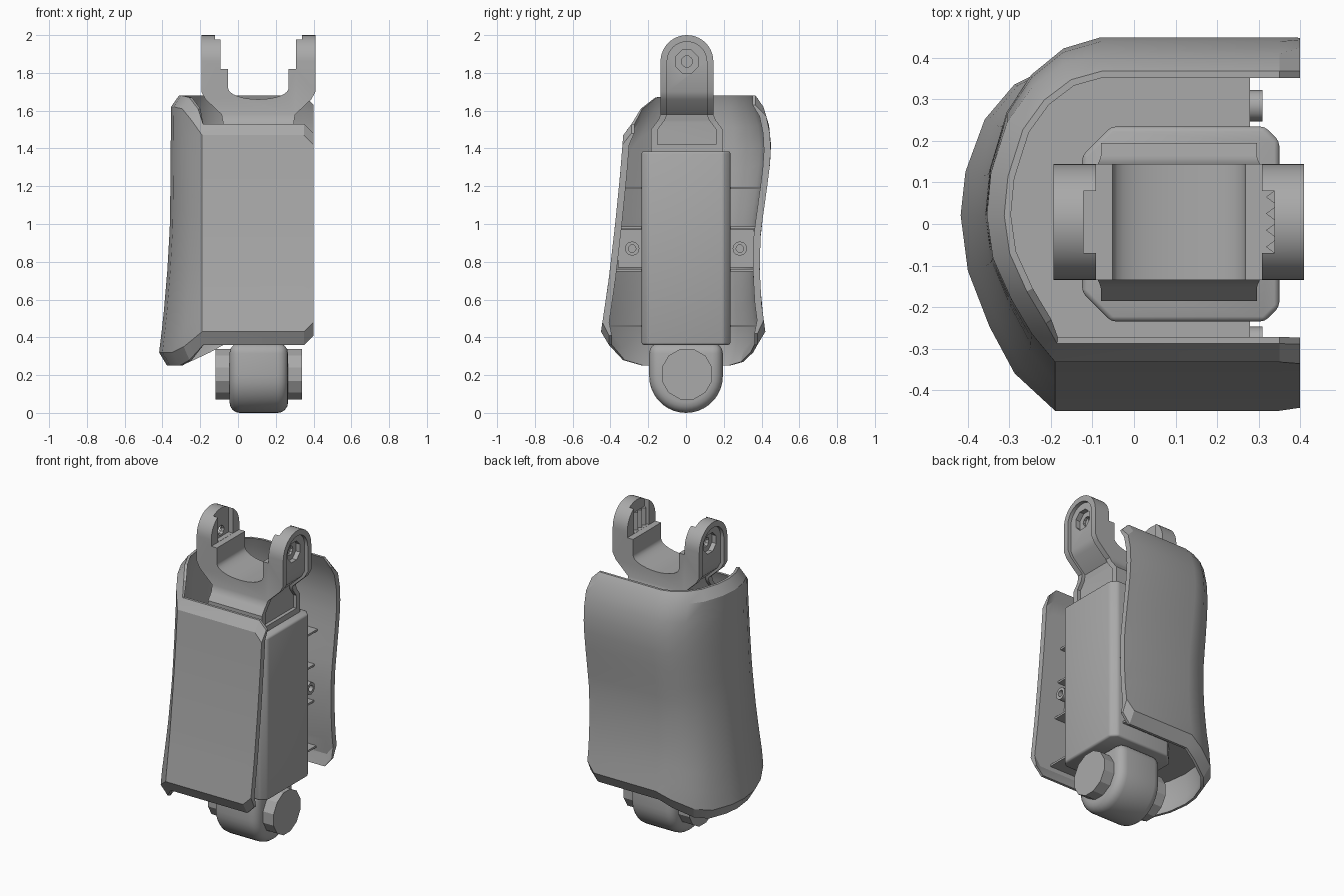
import bpy, bmesh, math
from mathutils import Vector, Matrix

old = bpy.data.objects.get("Cube")
if old:
    bpy.data.objects.remove(old, do_unlink=True)

grey = bpy.data.materials.new("plain_grey")
grey.use_nodes = True
grey.diffuse_color = (0.4, 0.4, 0.4, 1)
grey.node_tree.nodes["Principled BSDF"].inputs["Base Color"].default_value = (0.4, 0.4, 0.4, 1)


def finish(name, bm):
    bmesh.ops.recalc_face_normals(bm, faces=bm.faces)
    mesh = bpy.data.meshes.new(name)
    bm.to_mesh(mesh)
    bm.free()
    mesh.materials.append(grey)
    ob = bpy.data.objects.new(name, mesh)
    bpy.context.collection.objects.link(ob)
    return ob


def activate(ob):
    bpy.ops.object.select_all(action='DESELECT')
    ob.select_set(True)
    bpy.context.view_layer.objects.active = ob


def smooth(ob, angle=30):
    activate(ob)
    bpy.ops.object.shade_smooth_by_angle(angle=math.radians(angle))


def prism(name, pts, axis, lo, hi):
    """Extrude a 2D outline along x (y,z points), y (x,z points) or z (x,y points)."""
    bm = bmesh.new()
    place = {'x': lambda p, t: (t, p[0], p[1]),
             'y': lambda p, t: (p[0], t, p[1]),
             'z': lambda p, t: (p[0], p[1], t)}[axis]
    a, b = ([bm.verts.new(place(p, t)) for p in pts] for t in (lo, hi))
    bm.faces.new(a)
    bm.faces.new(b)
    for i in range(len(pts)):
        j = (i + 1) % len(pts)
        bm.faces.new((a[i], a[j], b[j], b[i]))
    return finish(name, bm)


def box(name, x0, x1, y0, y1, z0, z1):
    return prism(name, [(x0, y0), (x1, y0), (x1, y1), (x0, y1)], 'z', z0, z1)


def disc(r, cy, cz, n, start=0.0, sweep=math.tau):
    return [(cy + r * math.cos(start + sweep * i / n), cz + r * math.sin(start + sweep * i / n))
            for i in range(n if sweep == math.tau else n + 1)]


def boolean(ob, other, op):
    mod = ob.modifiers.new("cut", 'BOOLEAN')
    mod.object, mod.operation, mod.solver = other, op, 'EXACT'
    activate(ob)
    bpy.ops.object.modifier_apply(modifier=mod.name)
    bpy.data.objects.remove(other, do_unlink=True)


def bevel(ob, width, segments, angle=40):
    mod = ob.modifiers.new("bevel", 'BEVEL')
    mod.width, mod.segments, mod.angle_limit = width, segments, math.radians(angle)
    activate(ob)
    bpy.ops.object.modifier_apply(modifier=mod.name)


def lerp(table, z):
    if z <= table[0][0]:
        return table[0][1]
    for (a, u), (b, v) in zip(table, table[1:]):
        if z <= b:
            return u + (v - u) * (z - a) / (b - a)
    return table[-1][1]


# Outer shell: plan point (x, relative y, bottom z, top z) lofted with side curves
PLAN = [(.4, 1, .42, 1.63), (.35, 1, .36, 1.68), (-.08, 1, .36, 1.68), (-.17, .94, .32, 1.68),
        (-.25, .8, .27, 1.68), (-.31, .6, .25, 1.68), (-.35, .3, .25, 1.68), (-.36, .05, .25, 1.68),
        (-.345, -.25, .25, 1.68), (-.3, -.55, .25, 1.67), (-.25, -.8, .28, 1.61),
        (-.19, -1, .36, 1.53), (.35, -1, .36, 1.53), (.4, -1, .41, 1.48)]
FRONT = [(.43, .45), (.7, .41), (1, .375), (1.25, .35), (1.5, .33)]
BACK = [(.43, .42), (.58, .4), (.75, .39), (.95, .395), (1.2, .43), (1.32, .445), (1.42, .45), (1.52, .44), (1.62, .41)]
SIDE = [(.32, 1.16), (.5, 1.1), (.75, 1.04), (1, 1), (1.6, .985)]


def outer(i, z):
    x, v = PLAN[i][:2]
    y = v * lerp(BACK if v > 0 else FRONT, z)
    return Vector((x * lerp(SIDE, z) if x < -.2 else x, y))


def shell_point(i, z, d):
    a, b = outer(max(i - 1, 0), z), outer(min(i + 1, len(PLAN) - 1), z)
    t = (b - a).normalized()
    p = outer(i, z) + d * Vector((-t.y, t.x))
    return p.x, p.y


bm = bmesh.new()
rows = []
STEPS = 12
for i, (_, _, zb, zt) in enumerate(PLAN):
    lo, hi = zb + .07, zt - .06
    levels = [lo + (hi - lo) * k / STEPS for k in range(STEPS + 1)]
    loop = [(z, 0) for z in levels] + [(zt, .042), (zt, .058)]
    loop += [(z, .036) for z in reversed(levels)] + [(zb, .058), (zb, .042)]
    rows.append([bm.verts.new((*shell_point(i, z, d), z)) for z, d in loop])
for r, s in zip(rows, rows[1:]):
    for k in range(len(r)):
        m = (k + 1) % len(r)
        bm.faces.new((r[k], r[m], s[m], s[k]))
bm.faces.new(rows[0])
bm.faces.new(rows[-1])
smooth(finish("outer_shell", bm), 25)

# Ribs joining shell and core
for n, z in enumerate((.46, .755, 1.19)):
    pts = [shell_point(i, z, .02) for i in range(1, len(PLAN) - 1)]
    prism(f"shell_rib_{n}", [(min(x, .28), y) for x, y in pts], 'z', z - .006, z + .006)

# Screw bosses with their pockets
for side, tag in ((1, "back"), (-1, "front")):
    def span(a, b):
        return sorted((side * a, side * b))
    box(f"{tag}_boss_pad", -.05, .22, *span(.2, .36), .77, .97)
    box(f"{tag}_boss_rib", -.05, .28, *span(.2, .375), .974, .986)
    boss = prism(f"{tag}_screw_boss", disc(.038, side * .285, .87, 12), 'x', .1, .31)
    boolean(boss, prism("hole", disc(.02, side * .285, .87, 12), 'x', .25, .4), 'DIFFERENCE')
    smooth(boss, 40)

# Inner core box with rounded upright corners
c = .07
core = prism("inner_core", [(-.125 + c, -.235), (.35 - c / 2, -.235), (.35, -.235 + c / 2), (.35, .235 - c / 2),
                            (.35 - c / 2, .235), (-.125 + c, .235), (-.125, .235 - c), (-.125, -.235 + c)],
             'z', .36, 1.385)
bevel(core, .012, 2, 30)
smooth(core, 50)

# Fork: front outline crossed with arched side outline
MID = .108
half = [(.302, 2.0), (.302, 1.7), (.28, 1.66), (.195, 1.58), (.188, 1.54), (.188, 1.38)]
inner = [(.16, 1.72), (.16, 1.82), (.2, 1.82), (.2, 2.0)]
saddle = [(.16 * math.sin(a), 1.72 - .06 * math.cos(a)) for a in (k * math.pi / 16 for k in range(-7, 8))]
outline = [(MID - x, z) for x, z in half[::-1]][::-1]
outline += [(MID + x, z) for x, z in half[::-1]] + [(MID + x, z) for x, z in inner[::-1]]
outline += [(MID + x, z) for x, z in saddle[::-1]] + [(MID - x, z) for x, z in inner]
fork = prism("top_fork", outline, 'y', -.3, .3)


def side_outline(inset):
    r = .14 - inset
    side = [(r, 1.58), (r + .012, 1.55), (.19 - inset, 1.5), (.19 - inset, 1.385 + inset)]
    arch = disc(r, 0, 1.86, 20, 0, math.pi)
    return ([(y + .005, z) for y, z in side[::-1] + arch] + [(.005 - y, z) for y, z in side])


boolean(fork, prism("fork_side", side_outline(0), 'x', -1, 1), 'INTERSECT')
for s in (-1, 1):
    # Sunken panel on the outer face
    edge = [(.302, 2.1), (.302, 1.7), (.28, 1.66), (.195, 1.58), (.188, 1.54), (.188, 1.3)]
    strip = [(MID + s * (x - .022), z) for x, z in edge] + [(MID + s * .5, 1.3), (MID + s * .5, 2.1)]
    panel = prism("panel_cutter", strip, 'y', -.4, .4)
    boolean(panel, prism("panel_side", side_outline(.035), 'x', -1, 1), 'INTERSECT')
    boolean(fork, panel, 'DIFFERENCE')
    # Bolt recess and inner slot
    lo, hi = sorted((MID + s * .25, MID + s * .4))
    boolean(fork, prism("recess", disc(.065, .005, 1.86, 8, math.pi / 8), 'x', lo, hi), 'DIFFERENCE')
    lo, hi = sorted((MID + s * .1, MID + s * .23))
    boolean(fork, box("slot", lo, hi, -.07, .08, 1.821, 2.1), 'DIFFERENCE')
boolean(fork, prism("bolt_hole", disc(.03, .005, 1.86, 10), 'x', -1, 1), 'DIFFERENCE')
smooth(fork, 30)

# Teeth inside the fork slot
for k in range(4):
    y = -.055 + k * .04
    prism(f"slot_tooth_{k}", [(.342, y - .018), (.318, y), (.342, y + .018)], 'z', 1.8, 1.93)

# Lower knuckle with rounded rims
knuckle = prism("lower_knuckle", disc(.195, 0, .195, 18, math.pi, math.pi) + [(.195, .37), (-.195, .37)],
                'x', -.045, .265)
bevel(knuckle, .055, 4, 60)
smooth(knuckle, 35)

# Hinge pin
pin = prism("hinge_pin", disc(.138, .005, .205, 12, math.pi / 12), 'x', -.12, .338)
smooth(pin, 20)
